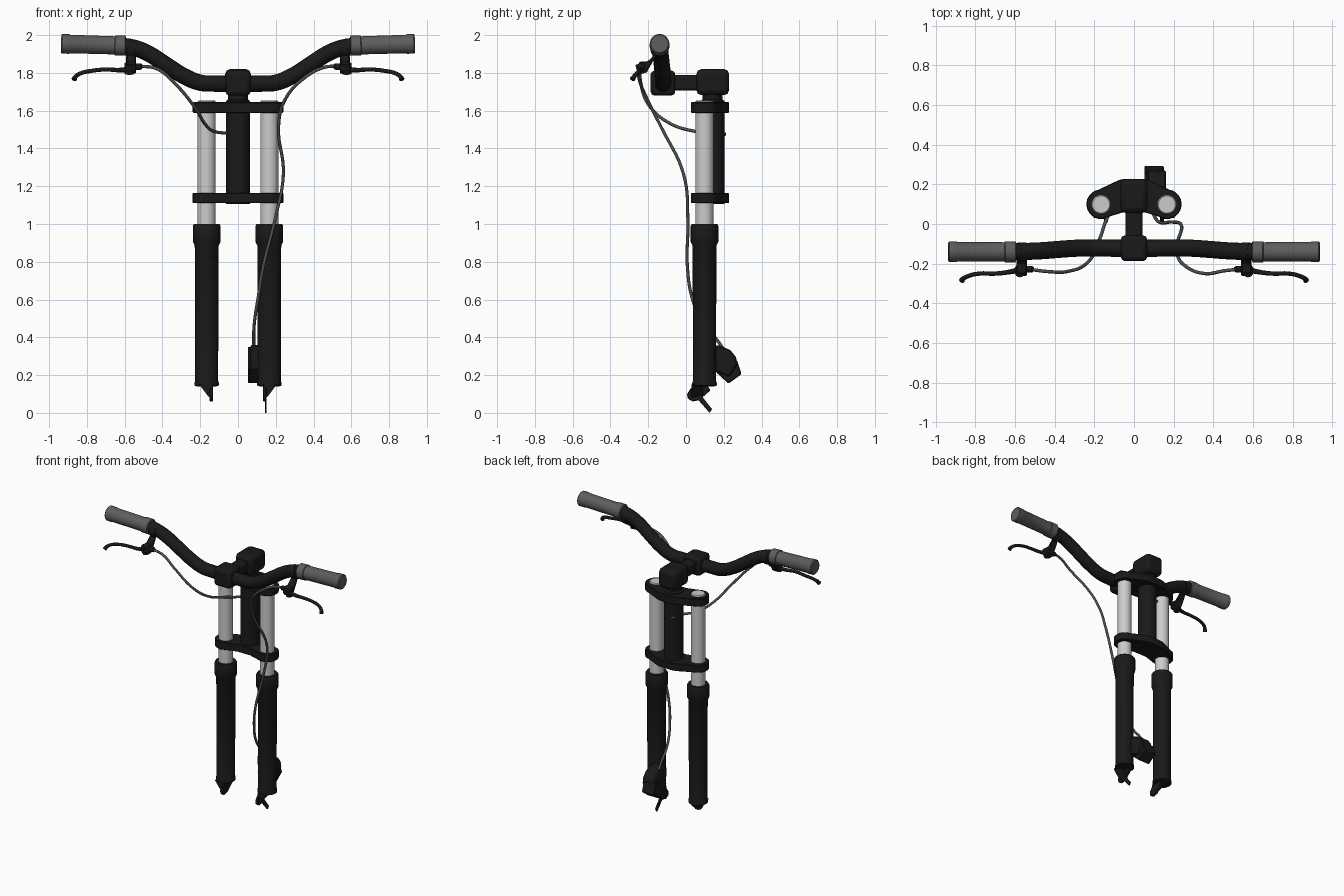
import bpy, bmesh
from math import pi, sin, cos, radians
from mathutils import Vector

if "Cube" in bpy.data.objects:
    bpy.data.objects.remove(bpy.data.objects["Cube"])


def material(name, v):
    m = bpy.data.materials.new(name)
    m.diffuse_color = (v, v, v, 1)
    m.use_nodes = True
    m.node_tree.nodes["Principled BSDF"].inputs["Base Color"].default_value = m.diffuse_color
    return m


BLACK = material("black", 0.01)
DARK = material("dark_rubber", 0.11)
CABLE = material("cable_grey", 0.08)


def finish(name, bm, mat=None, bevel=0, seg=1):
    bmesh.ops.recalc_face_normals(bm, faces=bm.faces)
    me = bpy.data.meshes.new(name)
    bm.to_mesh(me)
    bm.free()
    ob = bpy.data.objects.new(name, me)
    bpy.context.collection.objects.link(ob)
    if mat:
        me.materials.append(mat)
    if bevel:
        b = ob.modifiers.new("bevel", 'BEVEL')
        b.width, b.segments, b.limit_method = bevel, seg, 'ANGLE'
    return ob


def lathe(name, origin, axis, profile, mat=None, n=32):
    """Revolve (distance, radius) pairs about an axis through origin."""
    q = Vector((0, 0, 1)).rotation_difference(Vector(axis))
    o = Vector(origin)
    bm = bmesh.new()
    rings = [[bm.verts.new(o + q @ Vector((r * cos(2 * pi * i / n), r * sin(2 * pi * i / n), d)))
              for i in range(n)] for d, r in profile]
    for a, b in zip(rings, rings[1:]):
        for i in range(n):
            bm.faces.new((a[i], a[(i + 1) % n], b[(i + 1) % n], b[i]))
    bm.faces.new(rings[0])
    bm.faces.new(rings[-1])
    return finish(name, bm, mat)


def extrude(name, outline, vec, mat=None, bevel=0, seg=1):
    bm = bmesh.new()
    f = bm.faces.new([bm.verts.new(p) for p in outline])
    r = bmesh.ops.extrude_face_region(bm, geom=[f])
    bmesh.ops.translate(bm, vec=vec, verts=[v for v in r["geom"] if isinstance(v, bmesh.types.BMVert)])
    return finish(name, bm, mat, bevel, seg)


def side_plate(name, yz, x0, x1, mat=BLACK, bevel=0):
    return extrude(name, [(x0, y, z) for y, z in yz], (x1 - x0, 0, 0), mat, bevel)


def box(name, lo, hi, mat=BLACK, bevel=0, seg=1):
    pts = [(lo[0], lo[1], lo[2]), (hi[0], lo[1], lo[2]), (hi[0], hi[1], lo[2]), (lo[0], hi[1], lo[2])]
    return extrude(name, pts, (0, 0, hi[2] - lo[2]), mat, bevel, seg)


def tube(name, pts, r, mat, radii=None, res=8):
    cu = bpy.data.curves.new(name, 'CURVE')
    cu.dimensions = '3D'
    cu.bevel_depth, cu.bevel_resolution, cu.use_fill_caps = r, 4, True
    cu.resolution_u = res
    sp = cu.splines.new('BEZIER')
    sp.bezier_points.add(len(pts) - 1)
    for i, (bp, p) in enumerate(zip(sp.bezier_points, pts)):
        bp.co = p
        bp.handle_left_type = bp.handle_right_type = 'AUTO'
        bp.radius = radii[i] if radii else 1
    cu.materials.append(mat)
    ob = bpy.data.objects.new(name, cu)
    bpy.context.collection.objects.link(ob)
    return ob


# Fork legs, dropouts, grips and levers on both sides
for s, side in ((-1, "left"), (1, "right")):
    leg = (s * 0.166, 0.098, 0)
    lathe(side + "_stanchion", leg, (0, 0, 1), [(0.9, 0.048), (1.648, 0.048), (1.654, 0.043)])
    lathe(side + "_fork_lower", leg, (0, 0, 1),
          [(0.14, 0.05), (0.145, 0.065), (0.158, 0.065), (0.17, 0.061), (0.885, 0.063), (0.905, 0.073),
           (0.99, 0.073), (1.0, 0.067), (1.0, 0.049)], BLACK)

    # Dropout lug that tapers towards the wheel side
    lug = [(0.06, 0.15), (0.025, 0.13), (0.005, 0.1), (0.01, 0.075), (0.035, 0.06), (0.07, 0.067),
           (0.13, 0.12), (0.11, 0.15)]
    side_plate(side + "_dropout", lug, s * 0.132, s * 0.150, BLACK, 0.004)
    extrude(side + "_dropout_rib", [(s * 0.135, 0.03, 0.15), (s * 0.205, 0.03, 0.15),
                                    (s * 0.16, 0.03, 0.09), (s * 0.135, 0.03, 0.07)],
            (0, 0.06, 0.01), BLACK)

    # Grip with inner flange
    lathe(side + "_grip", (s * 0.595, -0.14, 1.944), (s, 0, 0.03),
          [(0, 0.046), (0.003, 0.053), (0.055, 0.053), (0.058, 0.048), (0.295, 0.049), (0.3, 0.052),
           (0.336, 0.052), (0.342, 0.046)], DARK)

    # Brake lever clamp, bracket and blade
    lathe(side + "_lever_clamp", (s * 0.545, -0.14, 1.924), (s, 0, 0.3), [(0, 0.048), (0.04, 0.048)], BLACK)
    side_plate(side + "_lever_bracket", [(-0.15, 1.91), (-0.205, 1.86), (-0.245, 1.86), (-0.265, 1.82),
                                         (-0.245, 1.795), (-0.21, 1.80), (-0.17, 1.87)],
               s * 0.54, s * 0.592, BLACK, 0.006)
    lathe(side + "_lever_pivot", (s * 0.575, -0.228, 1.797), (0, -0.3, 1), [(0, 0.026), (0.055, 0.026)], BLACK, 16)
    lathe(side + "_cable_adjuster", (s * 0.55, -0.228, 1.832), (-s, 0, 0.05), [(0, 0.017), (0.035, 0.017), (0.045, 0.01)], BLACK, 16)
    blade = [(0.565, -0.228, 1.82), (0.63, -0.242, 1.815), (0.70, -0.25, 1.818), (0.78, -0.25, 1.81),
             (0.835, -0.262, 1.797), (0.86, -0.275, 1.78), (0.868, -0.285, 1.765)]
    tube(side + "_lever_blade", [(s * x, y, z) for x, y, z in blade], 0.012, BLACK,
         [1.3, 1, 0.9, 0.9, 0.9, 1, 1.2])

# Thin disc-side tab on the right dropout, which reaches the ground
side_plate("right_dropout_tab", [(0.05, 0.085), (0.075, 0.1), (0.138, 0.02), (0.125, 0.0)], 0.142, 0.152)

# Two fork crowns with a boomerang outline
half = [(0.05, 0.06), (0.1, 0.045)]
half += [(0.166 + 0.074 * cos(radians(a)), 0.1 + 0.074 * sin(radians(a))) for a in range(-100, 81, 15)]
half += [(0.075, 0.222), (0.045, 0.228)]
outline = half + [(-x, y) for x, y in reversed(half)]
for name, z0, z1 in (("lower_crown", 1.11, 1.165), ("upper_crown", 1.588, 1.645)):
    extrude(name, [(x, y, z0) for x, y in outline], (0, 0, z1 - z0), BLACK, 0.004)

# Steerer and headset
lathe("steerer", (0, 0.14, 0), (0, 0, 1), [(1.105, 0.064), (1.65, 0.064), (1.66, 0.052), (1.7, 0.052)], BLACK)

# Stem: rear clamp, neck, front bar clamp and bolts
box("stem_rear_clamp", (-0.068, 0.055, 1.682), (0.068, 0.228, 1.82), BLACK, 0.026, 2)
box("stem_neck", (-0.042, -0.09, 1.708), (0.042, 0.08, 1.788), BLACK, 0.014, 2)
box("stem_bar_clamp", (-0.066, -0.187, 1.68), (0.066, -0.057, 1.812), BLACK, 0.02, 2)

# Handlebar with a mirrored rise
rise = [(0.12, -0.122, 1.743), (0.2, -0.12, 1.748), (0.29, -0.122, 1.785), (0.38, -0.128, 1.842),
        (0.47, -0.135, 1.9), (0.54, -0.138, 1.93), (0.62, -0.14, 1.945)]
bar = [(-x, y, z) for x, y, z in reversed(rise)] + [(0, -0.122, 1.743)] + rise
tube("handlebar", bar, 0.043, BLACK)

# Brake cables
tube("left_cable", [(-0.53, -0.228, 1.836), (-0.43, -0.24, 1.822), (-0.34, -0.24, 1.75), (-0.23, -0.19, 1.62),
                    (-0.175, -0.08, 1.53), (-0.125, 0.05, 1.49), (-0.05, 0.14, 1.48), (-0.03, 0.21, 1.475)],
     0.0085, CABLE)
tube("right_cable", [(0.53, -0.228, 1.836), (0.46, -0.235, 1.83), (0.36, -0.25, 1.78), (0.25, -0.205, 1.66),
                     (0.215, -0.135, 1.52), (0.24, -0.012, 1.26), (0.195, 0.01, 1.02), (0.135, 0.007, 0.78),
                     (0.105, 0.035, 0.6), (0.087, 0.09, 0.48), (0.083, 0.165, 0.385), (0.085, 0.21, 0.32)],
     0.0085, CABLE)

# Brake caliper behind the right leg
side_plate("caliper_body", [(0.13, 0.36), (0.185, 0.355), (0.235, 0.332), (0.265, 0.295), (0.272, 0.255),
                            (0.23, 0.19), (0.135, 0.23)], 0.065, 0.162, BLACK, 0.008)
side_plate("caliper_block", [(0.14, 0.24), (0.27, 0.28), (0.294, 0.205), (0.225, 0.155), (0.165, 0.21)],
           0.053, 0.15, BLACK, 0.005)
side_plate("caliper_cover", [(0.145, 0.35), (0.2, 0.345), (0.25, 0.29), (0.22, 0.2), (0.155, 0.225)], 0.053, 0.075)

# Smooth shading that keeps hard edges
meshes = [o for o in bpy.data.objects if o.type == 'MESH']
for o in meshes:
    o.select_set(True)
bpy.context.view_layer.objects.active = meshes[0]
bpy.ops.object.shade_smooth_by_angle(angle=radians(32))
